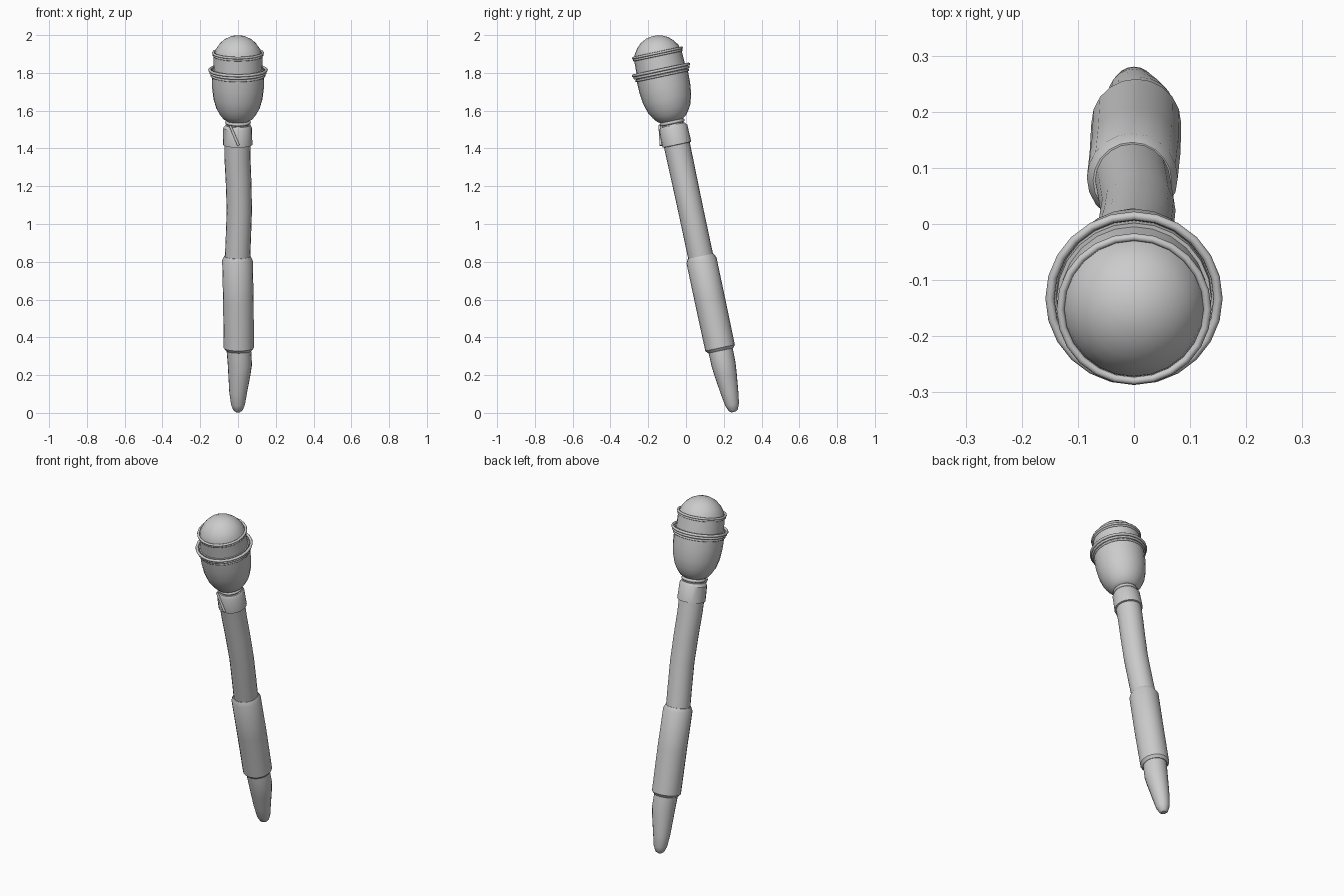
import bpy, bmesh, math
from mathutils import Vector

if "Cube" in bpy.data.objects:
    bpy.data.objects.remove(bpy.data.objects["Cube"])

TILT = math.radians(12)
BASE = (0, 0.2535, 0)


def place(bm, name, angle=35):
    # leaned axis shared by every part
    bmesh.ops.recalc_face_normals(bm, faces=bm.faces)
    me = bpy.data.meshes.new(name)
    bm.to_mesh(me)
    bm.free()
    ob = bpy.data.objects.new(name, me)
    bpy.context.collection.objects.link(ob)
    ob.location = BASE
    ob.rotation_euler = (TILT, 0, 0)
    bpy.ops.object.select_all(action='DESELECT')
    ob.select_set(True)
    bpy.context.view_layer.objects.active = ob
    bpy.ops.object.shade_smooth_by_angle(angle=math.radians(angle))
    return ob


def loft(name, sections, seg=20):
    # sections: (height along axis, radius, sideways shift)
    bm = bmesh.new()
    rings = []
    for t, r, dx in sections:
        rings.append([bm.verts.new((dx + r * math.cos(2 * math.pi * i / seg),
                                    r * math.sin(2 * math.pi * i / seg), t))
                      for i in range(seg)])
    for a, b in zip(rings, rings[1:]):
        for i in range(seg):
            j = (i + 1) % seg
            bm.faces.new((a[i], a[j], b[j], b[i]))
    bm.faces.new(rings[0][::-1])
    bm.faces.new(rings[-1])
    return place(bm, name)


def ring(name, t, major, minor, seg=24, sides=8):
    bm = bmesh.new()
    loops = []
    for i in range(seg):
        a = 2 * math.pi * i / seg
        loop = []
        for k in range(sides):
            b = 2 * math.pi * k / sides
            r = major + minor * math.cos(b)
            loop.append(bm.verts.new((r * math.cos(a), r * math.sin(a), t + minor * math.sin(b))))
        loops.append(loop)
    for i in range(seg):
        p, q = loops[i], loops[(i + 1) % seg]
        for k in range(sides):
            m = (k + 1) % sides
            bm.faces.new((p[k], q[k], q[m], p[m]))
    return place(bm, name, 60)


# rounded, slightly bent lower end
loft("tail_end", [(0.005, 0.012, 0), (0.015, 0.025, 0), (0.045, 0.037, 0),
                  (0.11, 0.047, 0.001), (0.20, 0.058, 0.007), (0.26, 0.064, 0.010),
                  (0.32, 0.065, 0.006), (0.36, 0.065, 0.003)])
# thicker sleeve with bevelled ends
loft("grip_sleeve", [(0.337, 0.068, 0.004), (0.352, 0.080, 0.004), (0.60, 0.081, 0.002),
                     (0.825, 0.081, -0.003), (0.848, 0.070, -0.003)])
# gently bowed shaft
loft("shaft", [(0.83, 0.067, -0.003), (0.95, 0.067, 0.002), (1.10, 0.067, 0.007),
               (1.25, 0.068, 0.003), (1.38, 0.069, -0.003), (1.47, 0.070, -0.003)])
# collar below the head
loft("collar", [(1.450, 0.068, -0.002), (1.452, 0.078, -0.002), (1.543, 0.076, -0.002),
                (1.558, 0.066, 0)])
loft("neck", [(1.55, 0.058, 0), (1.60, 0.058, 0)])
ring("neck_ring", 1.572, 0.059, 0.009)

# head: cup, band and dome
loft("head_cup", [(1.578, 0.055, 0), (1.592, 0.078, 0), (1.615, 0.096, 0),
                  (1.648, 0.115, 0), (1.70, 0.130, 0), (1.76, 0.137, 0),
                  (1.83, 0.139, 0), (1.86, 0.138, 0)], 24)
loft("head_band", [(1.84, 0.132, 0), (1.945, 0.128, 0)], 24)
loft("head_dome", [(1.93, 0.128, 0), (1.965, 0.119, 0), (1.995, 0.099, 0),
                   (2.018, 0.074, 0), (2.034, 0.042, 0), (2.040, 0.012, 0)], 24)

# trim rings around the head
for i, (t, major, minor) in enumerate([(1.856, 0.150, 0.008), (1.841, 0.145, 0.007),
                                       (1.826, 0.140, 0.006), (1.948, 0.131, 0.007),
                                       (1.936, 0.129, 0.006)]):
    ring("trim_ring_%d" % (i + 1), t, major, minor)

# small slanted lever on the front of the collar
a, b = Vector((-0.042, -0.068, 1.570)), Vector((0.003, -0.084, 1.465))
bm = bmesh.new()
bmesh.ops.create_cone(bm, cap_ends=True, segments=8, radius1=0.007, radius2=0.007,
                      depth=(b - a).length)
rot = (b - a).to_track_quat('Z', 'Y')
for v in bm.verts:
    v.co = rot @ v.co + (a + b) / 2
place(bm, "lever", 50)
